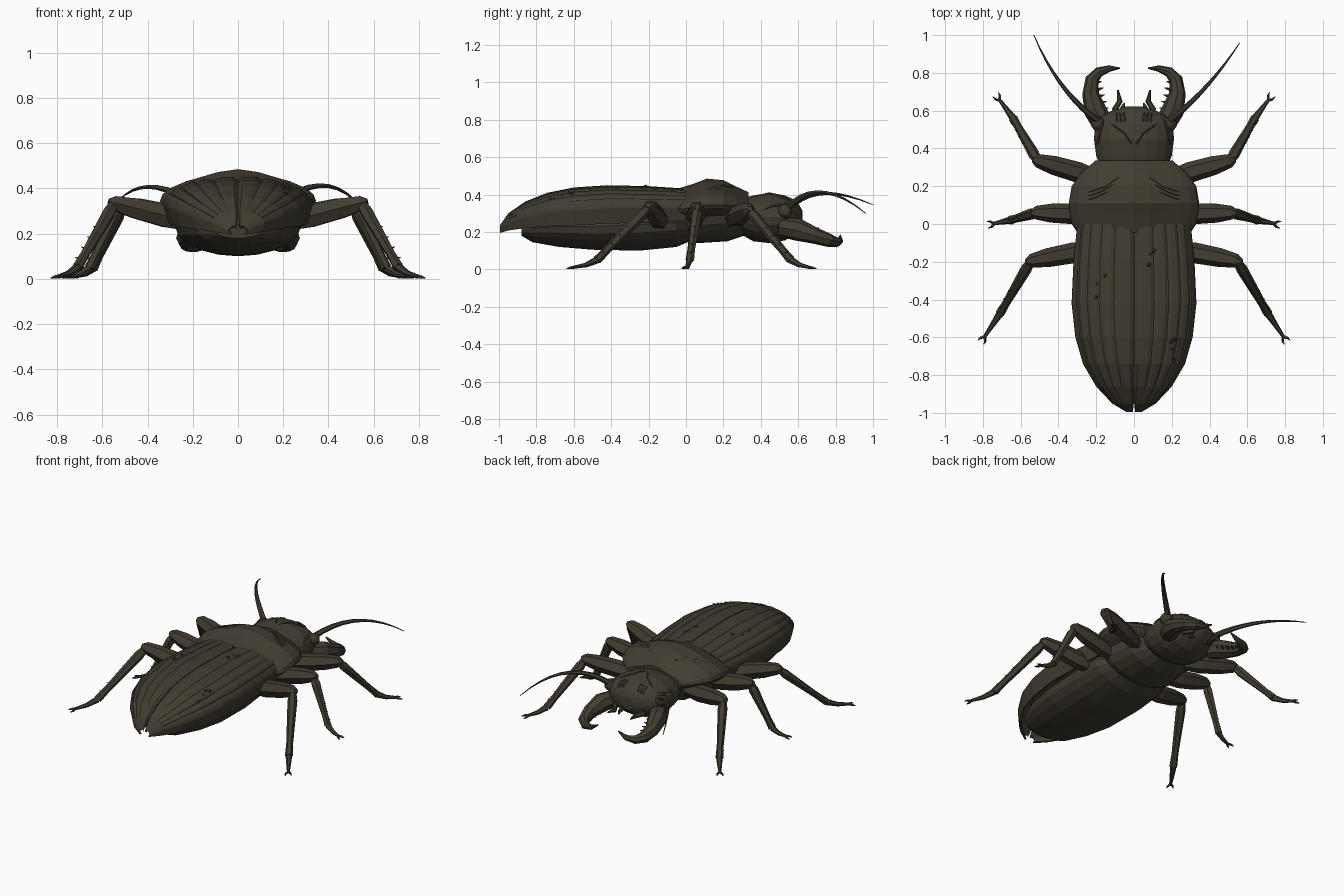
import bpy, bmesh, math, random
from mathutils import Vector
from mathutils.bvhtree import BVHTree

random.seed(4)
cube = bpy.data.objects.get("Cube")
if cube:
    bpy.data.objects.remove(cube, do_unlink=True)

shell_mat = bpy.data.materials.new("dark brown chitin")
shell_mat.use_nodes = True
colour = (0.054, 0.046, 0.031, 1)
shell_mat.diffuse_color = colour
shell_mat.node_tree.nodes["Principled BSDF"].inputs["Base Color"].default_value = colour


def finish(bm, name, mirror=False):
    bmesh.ops.recalc_face_normals(bm, faces=bm.faces)
    mesh = bpy.data.meshes.new(name)
    bm.to_mesh(mesh)
    bm.free()
    mesh.materials.append(shell_mat)
    obj = bpy.data.objects.new(name, mesh)
    bpy.context.collection.objects.link(obj)
    if mirror:
        mod = obj.modifiers.new("Mirror", "MIRROR")
        mod.use_mirror_merge = False
    return obj


def skin(bm, rings, closed=True):
    """Bridge consecutive rings of points, capping the ends of closed ones."""
    rows = [[bm.verts.new(p) for p in ring] for ring in rings]
    n = len(rows[0])
    for a, b in zip(rows, rows[1:]):
        for i in range(n if closed else n - 1):
            j = (i + 1) % n
            bm.faces.new((a[i], a[j], b[j], b[i]))
    if closed:
        bm.faces.new(rows[0])
        bm.faces.new(rows[-1])


def body(name, sections, n=20, crest=0, flank=1):
    """Loft of ovals: y, half width, top z, widest z, bottom z."""
    bm = bmesh.new()
    rings = []
    for y, w, top, mid, low in sections:
        ring = []
        for i in range(n):
            a = math.tau * i / n
            s = math.sin(a)
            if s > 0:
                z = mid + s * (top - mid) + crest * s ** 12
            else:
                z = mid - (-s) ** flank * (mid - low)
            ring.append((w * math.cos(a), y, z))
        rings.append(ring)
    skin(bm, rings)
    return finish(bm, name)


def tube(bm, path, radii, n=6):
    """Tapered limb along a path."""
    pts = [Vector(p) for p in path]
    rings = []
    for i, (p, r) in enumerate(zip(pts, radii)):
        t = (pts[min(i + 1, len(pts) - 1)] - pts[max(i - 1, 0)]).normalized()
        ref = Vector((0, 0, 1)) if abs(t.z) < 0.95 else Vector((0, 1, 0))
        u = t.cross(ref).normalized()
        v = u.cross(t)
        rings.append([p + r * (u * math.cos(math.tau * k / n) + v * math.sin(math.tau * k / n))
                      for k in range(n)])
    skin(bm, rings)


# Body masses
body("abdomen", [(-0.88, 0.10, 0.24, 0.21, 0.18), (-0.82, 0.18, 0.27, 0.22, 0.145),
                 (-0.68, 0.24, 0.28, 0.23, 0.12), (-0.5, 0.275, 0.30, 0.23, 0.105),
                 (-0.25, 0.28, 0.31, 0.24, 0.10), (-0.05, 0.27, 0.32, 0.25, 0.12),
                 (0.02, 0.22, 0.32, 0.25, 0.15)])
body("thorax_underside", [(0.0, 0.23, 0.34, 0.26, 0.16), (0.06, 0.27, 0.36, 0.28, 0.14),
                          (0.22, 0.24, 0.36, 0.29, 0.15), (0.31, 0.16, 0.36, 0.29, 0.18)])
pronotum = body("pronotum", [(-0.045, 0.30, 0.405, 0.32, 0.235), (0.0, 0.33, 0.418, 0.325, 0.235),
                             (0.05, 0.34, 0.434, 0.335, 0.235), (0.11, 0.345, 0.458, 0.345, 0.24),
                             (0.2, 0.33, 0.45, 0.345, 0.25), (0.27, 0.28, 0.415, 0.34, 0.265),
                             (0.335, 0.205, 0.385, 0.33, 0.275)], n=24, crest=0.027, flank=1.3)
head = body("head", [(0.29, 0.17, 0.375, 0.29, 0.19), (0.36, 0.20, 0.395, 0.28, 0.15),
                     (0.45, 0.212, 0.41, 0.28, 0.14), (0.53, 0.205, 0.395, 0.28, 0.155),
                     (0.575, 0.165, 0.37, 0.28, 0.18), (0.605, 0.105, 0.345, 0.275, 0.205),
                     (0.622, 0.04, 0.315, 0.27, 0.23)])

# Wing cases: grooved half domes, y, half width, top z, edge z
wing_rows = [(0.0, 0.30, 0.432, 0.26), (-0.2, 0.32, 0.445, 0.25), (-0.42, 0.33, 0.45, 0.245),
             (-0.6, 0.31, 0.438, 0.235), (-0.74, 0.27, 0.41, 0.23), (-0.86, 0.20, 0.362, 0.22),
             (-0.95, 0.115, 0.30, 0.208), (-0.995, 0.035, 0.235, 0.195)]
bm = bmesh.new()
rings = []
for y, w, top, edge in wing_rows:
    ring = []
    mid = edge + 0.4 * (top - edge)
    gap = 0.006 if y < -0.96 else 0.0005
    for i in range(25):
        a = math.radians(89.8 - 89.8 * i / 24)
        dip = 0.007 if i in (5, 9, 13, 17) and w > 0.15 else 0.012 if i == 0 else 0
        ring.append((gap + w * math.cos(a), y, mid + (top - mid) * math.sin(a) ** 0.9 - dip))
    ring.append((w * 0.93, y, edge))
    rings.append(ring)
skin(bm, rings, closed=False)
wings = finish(bm, "wing_cases", mirror=True)
solid = wings.modifiers.new("Thickness", "SOLIDIFY")
solid.thickness = 0.012
solid.offset = -1


# Raised creases laid on the surface beneath them
def crease(bm, surface, points, r=0.004):
    tree = BVHTree.FromPolygons([v.co for v in surface.data.vertices],
                                [p.vertices for p in surface.data.polygons])
    path = []
    for (x0, y0), (x1, y1) in zip(points, points[1:]):
        for k in range(5):
            x, y = x0 + (x1 - x0) * k / 4, y0 + (y1 - y0) * k / 4
            hit = tree.ray_cast(Vector((x, y, 2)), Vector((0, 0, -1)))[0]
            if hit:
                path.append(hit)
    path = [p for i, p in enumerate(path) if i == 0 or (p - path[i - 1]).length > 1e-4]
    tube(bm, path, [r * 0.4] + [r] * (len(path) - 2) + [r * 0.4], 4)


bm = bmesh.new()
for k in range(3):
    crease(bm, pronotum, [(0.08 + 0.03 * k, 0.25 - 0.04 * k), (0.15 + 0.03 * k, 0.20 - 0.03 * k),
                          (0.24, 0.17 - 0.02 * k)])
finish(bm, "pronotum_creases", mirror=True)
bm = bmesh.new()
crease(bm, head, [(0.01, 0.42), (0.05, 0.48), (0.12, 0.53)])
crease(bm, head, [(0.195, 0.42), (0.18, 0.48), (0.16, 0.55)], 0.01)
for k in range(3):
    crease(bm, head, [(0.05 + 0.02 * k, 0.54), (0.055 + 0.02 * k, 0.59)], 0.007)
finish(bm, "head_creases", mirror=True)

# Small warts on the wing cases
bm = bmesh.new()
tree = BVHTree.FromPolygons([v.co for v in wings.data.vertices],
                            [p.vertices for p in wings.data.polygons])
for cx, cy in ((-0.18, -0.32), (0.19, -0.66), (0.08, -0.15)):
    for k in range(5):
        x, y = cx + random.uniform(-0.03, 0.03), cy + random.uniform(-0.08, 0.08)
        hit = tree.ray_cast(Vector((abs(x), y, 2)), Vector((0, 0, -1)))[0]
        if hit:
            made = bmesh.ops.create_icosphere(bm, subdivisions=1, radius=random.uniform(0.007, 0.014))
            bmesh.ops.translate(bm, verts=made["verts"], vec=(x, y, hit.z - 0.002))
finish(bm, "wing_warts")

# Eyes
bm = bmesh.new()
made = bmesh.ops.create_icosphere(bm, subdivisions=2, radius=0.04)
bmesh.ops.translate(bm, verts=made["verts"], vec=(0.188, 0.53, 0.31))
finish(bm, "eyes", mirror=True)

# Toothed mandibles
bm = bmesh.new()
jaw = [(0.16, 0.52, 0.225), (0.205, 0.6, 0.212), (0.23, 0.69, 0.18), (0.222, 0.765, 0.155),
       (0.185, 0.805, 0.145), (0.13, 0.823, 0.152), (0.075, 0.825, 0.182)]
tube(bm, jaw, [0.055, 0.06, 0.044, 0.036, 0.027, 0.017, 0.004], 8)
for k in range(5):
    y = 0.6 + 0.035 * k
    x = 0.165 + 0.009 * k
    tube(bm, [(x + 0.02, y, 0.2 - 0.01 * k), (x - 0.03, y + 0.015, 0.2 - 0.01 * k)], [0.016, 0.002], 5)
finish(bm, "mandibles", mirror=True)

# Mouth feelers
bm = bmesh.new()
tube(bm, [(0.09, 0.55, 0.23), (0.1, 0.61, 0.22), (0.075, 0.65, 0.215), (0.085, 0.71, 0.22)],
     [0.02, 0.016, 0.015, 0.004])
tube(bm, [(0.05, 0.57, 0.22), (0.06, 0.62, 0.2), (0.05, 0.64, 0.19)], [0.016, 0.012, 0.004])
finish(bm, "mouth_feelers", mirror=True)


# Antennae, each bowed along a smooth arc
def antenna(name, tip, bow):
    base, tip, bow = Vector((0.18 * math.copysign(1, tip[0]), 0.54, 0.32)), Vector(tip), Vector(bow)
    bm = bmesh.new()
    steps = [k / 9 for k in range(10)]
    tube(bm, [base * (1 - t) ** 2 + bow * 2 * t * (1 - t) + tip * t * t for t in steps],
         [0.019 - 0.017 * t for t in steps])
    finish(bm, name)


antenna("left_antenna", (0.56, 0.96, 0.30), (0.39, 0.70, 0.515))
antenna("right_antenna", (-0.53, 1.0, 0.345), (-0.40, 0.69, 0.48))


# Legs: hip, knee, ankle, toe
def leg(name, hip, knee, ankle, toe):
    hip, knee, ankle, toe = map(Vector, (hip, knee, ankle, toe))
    bm = bmesh.new()
    tube(bm, [hip, hip.lerp(knee, 0.35), hip.lerp(knee, 0.75), knee, knee + (knee - hip) * 0.08],
         [0.04, 0.055, 0.05, 0.036, 0.015])
    tube(bm, [knee, knee.lerp(ankle, 0.15), knee.lerp(ankle, 0.8), ankle], [0.02, 0.03, 0.021, 0.024])
    tube(bm, [ankle, ankle.lerp(toe, 0.5) - Vector((0, 0, 0.008)), toe], [0.02, 0.014, 0.009])
    ahead = (toe - ankle).normalized()
    across = Vector((-ahead.y, ahead.x, 0))
    for s in (-1, 1):
        end = toe + ahead * 0.04 + across * s * 0.02
        end.z = 0.004
        tube(bm, [toe, toe.lerp(end, 0.5) + across * s * 0.006, end], [0.009, 0.007, 0.002], 5)
    out = Vector((0.03, 0, 0.012))
    for k in range(4):
        p = knee.lerp(ankle, 0.4 + 0.16 * k)
        tube(bm, [p, p + out], [0.01, 0.001], 4)
    finish(bm, name, mirror=True)


leg("front_legs", (0.18, 0.24, 0.265), (0.51, 0.335, 0.32), (0.64, 0.56, 0.05), (0.71, 0.655, 0.012))
leg("middle_legs", (0.2, 0.05, 0.26), (0.52, 0.06, 0.33), (0.655, 0.02, 0.05), (0.74, 0.003, 0.012))
leg("rear_legs", (0.2, -0.13, 0.245), (0.545, -0.195, 0.335), (0.71, -0.475, 0.05), (0.79, -0.595, 0.012))
